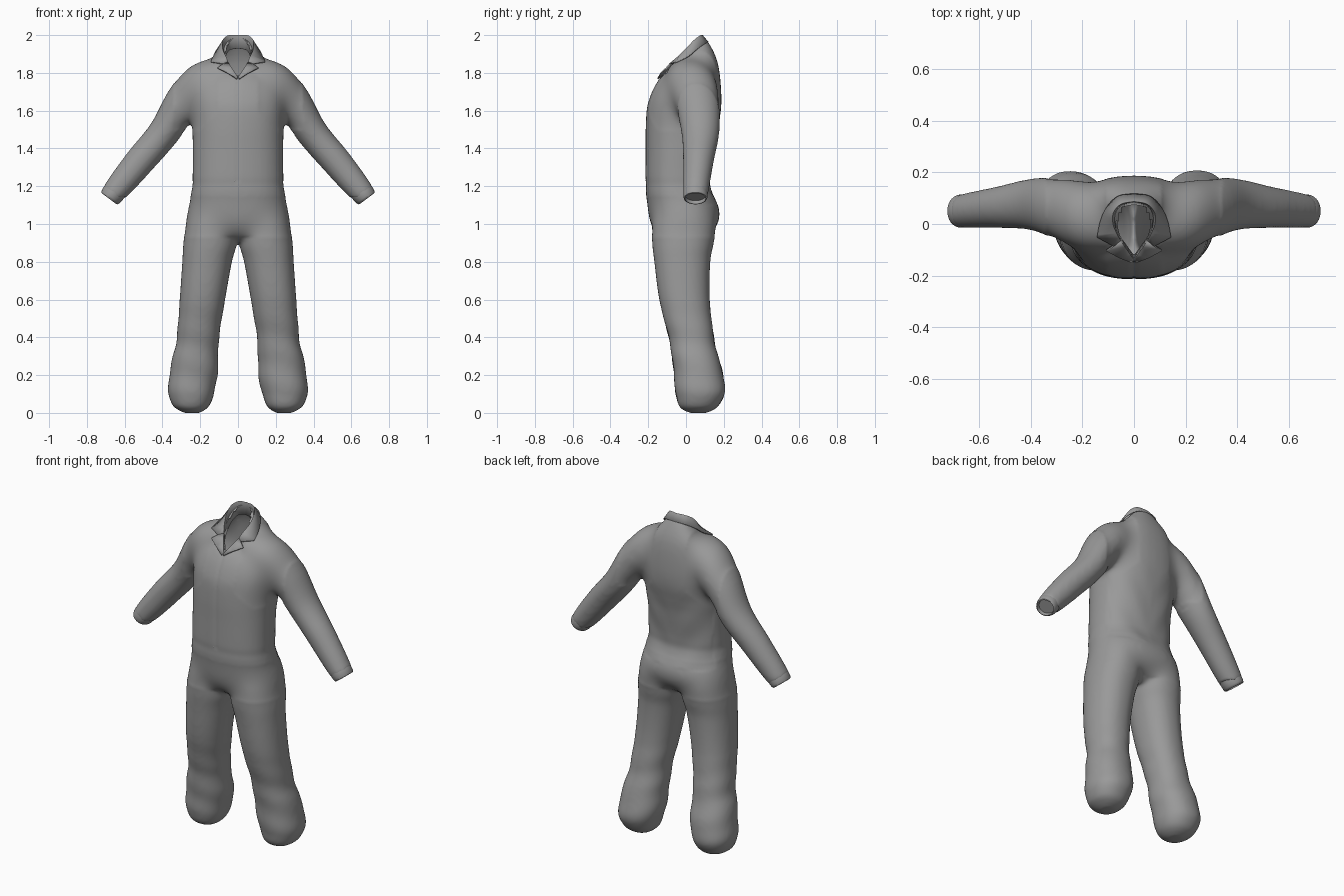
import bpy, bmesh, math
from mathutils import Vector, Euler

if "Cube" in bpy.data.objects:
    bpy.data.objects.remove(bpy.data.objects["Cube"])

N = 40
grey = bpy.data.materials.new("grey_cloth")
grey.diffuse_color = (.32, .32, .32, 1)
grey.use_nodes = True
grey.node_tree.nodes["Principled BSDF"].inputs["Base Color"].default_value = grey.diffuse_color


def make_object(name, bm):
    bmesh.ops.recalc_face_normals(bm, faces=bm.faces[:])
    me = bpy.data.meshes.new(name)
    bm.to_mesh(me)
    bm.free()
    me.materials.append(grey)
    ob = bpy.data.objects.new(name, me)
    bpy.context.collection.objects.link(ob)
    return ob


def spline(secs, steps=5):
    """Catmull-Rom interpolation of section tuples."""
    out = []
    for i in range(len(secs) - 1):
        a, b, c, d = secs[max(i - 1, 0)], secs[i], secs[i + 1], secs[min(i + 2, len(secs) - 1)]
        for k in range(steps):
            t = k / steps
            out.append([0.5 * (2 * q + (r - p) * t + (2 * p - 5 * q + 4 * r - s) * t * t
                               + (3 * q - p - 3 * r + s) * t ** 3)
                        for p, q, r, s in zip(a, b, c, d)])
    return out + [list(secs[-1])]


def loft(bm, secs, side=1, power=2.2):
    """Section: x, y, z, radius u, radius y, tilt about x, roll about y (degrees)."""
    rings = []
    for x, y, z, ru, rv, tilt, roll in secs:
        rot = Euler((math.radians(tilt), math.radians(roll), 0)).to_matrix()
        ring = []
        for i in range(N):
            a = 2 * math.pi * i / N
            c, s = math.cos(a), math.sin(a)
            u = math.copysign(abs(c) ** (2 / power), c) * ru
            v = math.copysign(abs(s) ** (2 / power), s) * rv
            p = Vector((x, y, z)) + rot @ Vector((u, v, 0))
            ring.append(bm.verts.new((p.x * side, p.y, p.z)))
        rings.append(ring)
    for r0, r1 in zip(rings, rings[1:]):
        for i in range(N):
            j = (i + 1) % N
            bm.faces.new((r0[i], r0[j], r1[j], r1[i]))
    bm.faces.new(rings[0])
    bm.faces.new(rings[-1])


def upright(x0, x1, y0, y1, z):
    return ((x0 + x1) / 2, (y0 + y1) / 2, z, (x1 - x0) / 2, (y1 - y0) / 2, 0, 0)


# Torso, legs and sleeves as overlapping lofts
torso = [(0, -.015, 1.89, .078, .150, 45, 0), (0, -.005, 1.858, .13, .160, 33, 0),
         (0, 0, 1.79, .215, .180, 21, 0), (0, -.005, 1.69, .250, .193, 9, 0)]
torso += [upright(-w, w, f, b, z) for z, w, f, b in (
    (1.6, .248, -.209, .185), (1.5, .242, -.214, .166), (1.4, .24, -.214, .148),
    (1.2, .243, -.214, .13), (1.08, .266, -.203, .182), (1.0, .275, -.19, .172),
    (.94, .2, -.15, .12), (.905, .10, -.09, .07))]
leg = [upright(x0, x1, f, b, z) for z, x0, x1, f, b in (
    (1.1, .04, .2, -.13, .09), (1.02, .01, .27, -.18, .16), (.9, .006, .289, -.179, .147),
    (.8, .032, .295, -.168, .129), (.6, .068, .309, -.142, .126), (.4, .10, .324, -.092, .148),
    (.3, .104, .345, -.075, .17), (.2, .108, .364, -.064, .198), (.11, .125, .369, -.056, .206),
    (.04, .15, .348, -.04, .175), (.012, .18, .31, -.01, .14), (-.002, .21, .28, .03, .10))]
sleeve = [(.08, .01, 1.79, .098, .11, 0, -72), (.19, .03, 1.735, .124, .138, 0, -62),
          (.295, .06, 1.638, .099, .12, 0, -43), (.395, .076, 1.48, .084, .1, 0, -39),
          (.515, .066, 1.338, .08, .082, 0, -38), (.61, .056, 1.223, .072, .072, 0, -38),
          (.668, .05, 1.153, .062, .066, 0, -37)]
shell = bmesh.new()
# each part is a closed volume so the remesh can fuse them
loft(shell, spline(torso), power=2.35)
for side in (1, -1):
    loft(shell, spline(leg), side)
    loft(shell, spline(sleeve), side, 2.0)
raw = make_object("suit_lofts", shell)
mod = raw.modifiers.new("fuse", 'REMESH')
mod.mode = 'VOXEL'
mod.voxel_size = .011
mod = raw.modifiers.new("soften", 'SMOOTH')
mod.factor = .5
mod.iterations = 12
fused = bpy.data.meshes.new_from_object(raw.evaluated_get(bpy.context.evaluated_depsgraph_get()))
bpy.data.objects.remove(raw)

# Melt the joins at shoulders and hips
bm = bmesh.new()
bm.from_mesh(fused)
joins = [v for v in bm.verts if .93 < v.co.z < 1.14
         or (v.co.z > 1.5 and .11 < abs(v.co.x) < .34 and v.co.z - 1.5 > (.2 - abs(v.co.x)))]
for _ in range(60):
    bmesh.ops.smooth_vert(bm, verts=joins, factor=.5, use_axis_x=True, use_axis_y=True, use_axis_z=True)
bm.normal_update()

# Front seam, waist crease and soft cloth folds
for v in bm.verts:
    x, y, z = v.co
    d = 0
    if y < -.1 and 1.22 < z < 1.8:
        d -= .004 * math.exp(-(x / .007) ** 2)
    if abs(x) < .3 and z > 1.1:
        d -= .002 * math.exp(-((z - 1.21) / .025) ** 2)
        if y > .05 and z < 1.65:
            d += .002 * math.sin(26 * (z - 1.1 * abs(x))) * min(1, abs(x) / .1) * min(1, (1.65 - z) / .2)
    if z < .6:
        d += .002 * math.sin(38 * z + 9 * x + 5 * y) * min(1, (.6 - z) / .2) * min(1, max(z, 0) / .1)
    v.co += v.normal * d

# Open neckline: remove the slanted cap inside the collar ellipse
to_plane = Euler((math.radians(-45), 0, 0)).to_matrix()
gone = []
for f in bm.faces:
    p = to_plane @ (f.calc_center_median() - Vector((0, -.015, 1.89)))
    if p.z > -.04 and (p.x / .068) ** 2 + (p.y / .142) ** 2 < 1:
        gone.append(f)
bmesh.ops.delete(bm, geom=gone, context='FACES')
suit = make_object("jumpsuit", bm)

# Collar and lapels: rows are inner stand, fold line, outer edge
collar = [((0, .078, 1.93), (0, .088, 1.998), (0, .116, 1.962)),
          ((.045, .068, 1.92), (.05, .078, 1.996), (.062, .106, 1.958)),
          ((.066, .035, 1.89), (.08, .045, 1.972), (.106, .062, 1.928)),
          ((.066, -.01, 1.85), (.082, 0, 1.925), (.13, .01, 1.886)),
          ((.058, -.045, 1.82), (.066, -.042, 1.885), (.143, -.05, 1.858)),
          ((.048, -.062, 1.81), (.054, -.064, 1.856), (.078, -.085, 1.848))]
lapel = [((.048, -.062, 1.81), (.054, -.064, 1.856), (.078, -.085, 1.848)),
         ((.034, -.08, 1.795), (.038, -.088, 1.828), (.108, -.103, 1.826)),
         ((.016, -.105, 1.78), (.017, -.118, 1.798), (.055, -.132, 1.80)),
         ((.001, -.125, 1.765), (.002, -.14, 1.776), (.006, -.15, 1.768))]
flat = spline([sum(c, ()) for c in collar[:5]], 4)
collar = [(c[:3], c[3:6], c[6:]) for c in flat] + collar[5:]
smooth_parts = [suit]
for name, cols in (("collar", collar), ("lapels", lapel)):
    bm = bmesh.new()
    for side in (1, -1):
        grid = [[bm.verts.new((x * side, y, z)) for x, y, z in col] for col in cols]
        for a, b in zip(grid, grid[1:]):
            for i in range(2):
                bm.faces.new((a[i], b[i], b[i + 1], a[i + 1]))
    bmesh.ops.remove_doubles(bm, verts=bm.verts[:], dist=.0005)
    ob = make_object(name, bm)
    mod = ob.modifiers.new("cloth", 'SOLIDIFY')
    mod.thickness = .007
    mod.offset = 0
    smooth_parts.append(ob)

# Cuffs with a recessed opening
d = Vector((.62, 0, -.78))
c = Vector((.668, .05, 1.153))
bm = bmesh.new()
for side in (1, -1):
    loft(bm, [(*(c + d * t), ru, rv, 0, -37) for t, ru, rv in (
        (-.05, .06, .062), (-.012, .061, .064), (.01, .058, .064), (.022, .053, .06),
        (.024, .047, .055), (.004, .044, .052))], side, 2.0)
smooth_parts.append(make_object("sleeve_cuffs", bm))

# Small waist button
bm = bmesh.new()
bmesh.ops.create_uvsphere(bm, u_segments=12, v_segments=6, radius=.006)
for v in bm.verts:
    v.co = Vector((v.co.x - .018, v.co.y * .6 - .21, v.co.z + 1.23))
smooth_parts.append(make_object("waist_button", bm))

for ob in smooth_parts:
    bpy.ops.object.select_all(action='DESELECT')
    ob.select_set(True)
    bpy.context.view_layer.objects.active = ob
    bpy.ops.object.shade_smooth_by_angle(angle=math.radians(50))
